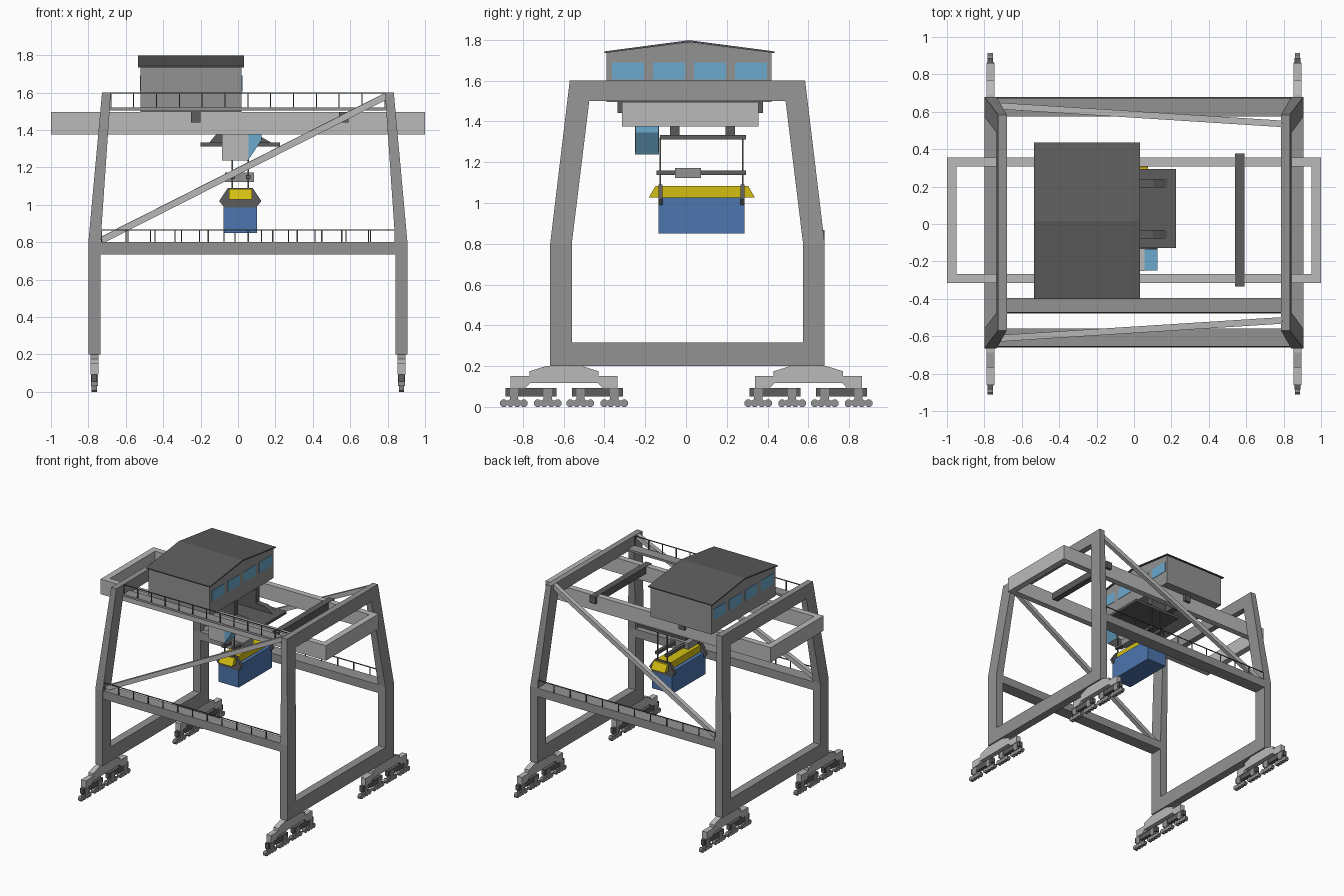
import bpy, bmesh, math
from mathutils import Vector

if "Cube" in bpy.data.objects:
    bpy.data.objects.remove(bpy.data.objects["Cube"])

def material(name, rgb):
    m = bpy.data.materials.new(name)
    m.diffuse_color = (*rgb, 1)
    m.use_nodes = True
    m.node_tree.nodes["Principled BSDF"].inputs["Base Color"].default_value = m.diffuse_color
    return m

FRAME = material("mid_grey", (0.29, 0.29, 0.29))
LIGHT = material("light_grey", (0.49, 0.49, 0.49))
DARK = material("dark_grey", (0.11, 0.11, 0.11))
BLUE = material("container_blue", (0.075, 0.18, 0.43))
YELLOW = material("spreader_yellow", (0.66, 0.52, 0.006))
GLASS = material("window_blue", (0.15, 0.40, 0.62))
CX = 0.053   # middle of the two portal frames
TX = 0.012   # middle of the hanging load


def loft(bm, rings):
    """Closed solid through rings of equal point count."""
    vs = [[bm.verts.new(p) for p in r] for r in rings]
    n = len(vs[0])
    for a, b in zip(vs, vs[1:]):
        for i in range(n):
            bm.faces.new((a[i], a[(i + 1) % n], b[(i + 1) % n], b[i]))
    bm.faces.new(vs[0][::-1])
    bm.faces.new(vs[-1])


def rect(x0, x1, y0, y1, z):
    return [(x0, y0, z), (x1, y0, z), (x1, y1, z), (x0, y1, z)]


def box(bm, x0, x1, y0, y1, z0, z1):
    loft(bm, [rect(x0, x1, y0, y1, z0), rect(x0, x1, y0, y1, z1)])


def prism_x(bm, pts, x0, x1):      # profile in y, z
    loft(bm, [[(x, p[0], p[1]) for p in pts] for x in (x0, x1)])


def prism_y(bm, pts, y0, y1):      # profile in x, z
    loft(bm, [[(p[0], y, p[1]) for p in pts] for y in (y0, y1)])


def strut(bm, a, b, w):
    """Square bar between two points."""
    a, b = Vector(a), Vector(b)
    d = (b - a).normalized()
    s = d.cross(Vector((0, 0, 1)) if abs(d.z) < 0.9 else Vector((1, 0, 0))).normalized()
    u = s.cross(d)
    loft(bm, [[c + s * i * w / 2 + u * j * w / 2
               for i, j in ((-1, -1), (1, -1), (1, 1), (-1, 1))] for c in (a, b)])


def finish(name, bm, mat):
    bmesh.ops.recalc_face_normals(bm, faces=bm.faces)
    me = bpy.data.meshes.new(name)
    bm.to_mesh(me)
    bm.free()
    me.materials.append(mat)
    ob = bpy.data.objects.new(name, me)
    bpy.context.collection.objects.link(ob)
    return ob


def part(name, mat, fn, *args):
    bm = bmesh.new()
    fn(bm, *args)
    return finish(name, bm, mat)


# Portal frames: bent legs, bottom tie and top beam
for side, label in ((-1, "left"), (1, "right")):
    def xs(inner, outer):
        return sorted((CX + side * inner, CX + side * outer))
    lo, hi, mid = xs(0.788, 0.853), xs(0.733, 0.78), xs(0.740, 0.789)
    bm = bmesh.new()
    for s in (-1, 1):
        def ys(a, b):
            return sorted((0.007 + s * a, 0.007 + s * b))
        loft(bm, [rect(*lo, *ys(0.567, 0.673), 0.2), rect(*lo, *ys(0.567, 0.673), 0.8),
                  rect(*hi, *ys(0.469, 0.577), 1.6)])
    box(bm, *lo, -0.57, 0.58, 0.2, 0.315)
    loft(bm, [rect(*mid, -0.49, 0.50, 1.5), rect(*hi, -0.49, 0.50, 1.6)])
    finish(label + "_portal_frame", bm, FRAME)

# Long side sills and the upper front walkway
for y0, y1, label in ((-0.66, -0.56, "front"), (0.574, 0.68, "back")):
    part(label + "_sill_beam", FRAME, box, -0.74, 0.845, y0, y1, 0.735, 0.802)
part("upper_walkway", FRAME, box, -0.70, 0.80, -0.478, -0.395, 1.503, 1.52)


def railing(bm, x0, x1, y, z0, z1, n=12):
    strut(bm, (x0, y, z1), (x1, y, z1), 0.006)
    for i in range(n + 1):
        x = x0 + (x1 - x0) * i / n
        strut(bm, (x, y, z0), (x, y, z1), 0.006)


part("front_railing", DARK, railing, -0.73, 0.84, -0.655, 0.80, 0.865)
part("back_railing", DARK, railing, -0.73, 0.84, 0.675, 0.80, 0.865, 11)
part("upper_railing", DARK, railing, -0.68, 0.785, -0.474, 1.52, 1.597)

# Diagonal braces
part("front_brace", LIGHT, strut, (-0.73, -0.612, 0.81), (0.80, -0.515, 1.585), 0.035)
part("back_brace", LIGHT, strut, (-0.73, 0.632, 0.81), (0.80, 0.535, 1.585), 0.035)

# Girder ring and its cross bars
bm = bmesh.new()
for y0, y1 in ((-0.315, -0.267), (0.307, 0.355)):
    box(bm, -1, 1, y0, y1, 1.375, 1.495)
for x0, x1 in ((-1, -0.95), (0.95, 1)):
    box(bm, x0, x1, -0.267, 0.307, 1.375, 1.495)
finish("girder_ring", bm, LIGHT)
for x, label in ((-0.225, "left"), (0.565, "right")):
    part(label + "_cross_bar", DARK, box, x - 0.025, x + 0.025, -0.335, 0.378, 1.44, 1.497)

# Machinery house with gable roof and window plates
part("machinery_house", FRAME, prism_x,
     [(-0.39, 1.496), (0.42, 1.496), (0.42, 1.737), (0.015, 1.787), (-0.39, 1.737)], -0.52, 0.02)
part("house_roof", DARK, prism_x,
     [(-0.40, 1.735), (0.015, 1.788), (0.435, 1.735), (0.435, 1.743), (0.015, 1.798), (-0.40, 1.743)],
     -0.535, 0.032)
for x, label in ((0.02, "right"), (-0.52, "left")):
    bm = bmesh.new()
    for i in range(4):
        y = -0.363 + i * 0.201
        box(bm, x - 0.003, x + 0.003, y, y + 0.157, 1.605, 1.69)
    finish(label + "_house_windows", bm, GLASS)

# Trolley platform with tapered hangers
bm = bmesh.new()
box(bm, -0.2, 0.225, -0.127, 0.295, 1.312, 1.333)
for y in (-0.055, 0.217):
    prism_y(bm, [(TX - 0.165, 1.333), (TX + 0.165, 1.333), (TX + 0.09, 1.375), (TX + 0.01, 1.38),
                 (TX + 0.01, 1.497), (TX - 0.13, 1.497), (TX - 0.13, 1.375)], y - 0.023, y + 0.023)
finish("trolley", bm, DARK)

# Operator cab with slanted glass nose
part("cab_body", LIGHT, box, -0.085, 0.056, -0.25, -0.132, 1.237, 1.375)
part("cab_glass", GLASS, prism_y, [(0.056, 1.24), (0.125, 1.345), (0.125, 1.375), (0.056, 1.375)],
     -0.248, -0.134)

# Hoist ropes, head block, spreader and its corner arms
bm = bmesh.new()
for y in (-0.127, 0.278):
    for x in (-0.03, 0.055):
        strut(bm, (x, y, 1.06), (x, y, 1.32), 0.008)
finish("hoist_ropes", bm, DARK)
bm = bmesh.new()
for x in (-0.03, 0.055):
    box(bm, x - 0.013, x + 0.013, -0.145, 0.295, 1.137, 1.16)
finish("head_block_bars", bm, DARK)
part("head_block", FRAME, box, -0.07, 0.085, -0.055, 0.073, 1.122, 1.172)
part("spreader", YELLOW, lambda bm: prism_x(
    bm, [(-0.182, 1.028), (0.337, 1.028), (0.305, 1.083), (-0.15, 1.083)], -0.048, 0.076))
bm = bmesh.new()
arm = [(-0.085, 0.985), (0.085, 0.985), (0.113, 1.02), (0.066, 1.09), (-0.066, 1.09), (-0.113, 1.02)]
for y in (-0.125, 0.277):
    prism_y(bm, [(TX + x, z) for x, z in arm], y - 0.011, y + 0.011)
finish("spreader_arms", bm, DARK)
part("container", BLUE, box, -0.077, 0.101, -0.135, 0.286, 0.85, 1.026)

# Rail bogies at the four corners
half = [(0.09, 0.2), (0.17, 0.175), (0.17, 0.152), (0.262, 0.152), (0.262, 0.092),
        (0.19, 0.092), (0.165, 0.118)]
equaliser = half + [(-y, z) for y, z in reversed(half)]
for x, xl in ((-0.768, "left"), (0.874, "right")):
    for yc, yl in ((-0.598, "front"), (0.6, "back")):
        name = yl + "_" + xl
        part(name + "_equaliser", LIGHT, prism_x,
             [(yc + y, z) for y, z in equaliser], x - 0.021, x + 0.021)
        beams, wheels = bmesh.new(), bmesh.new()
        for s in (-1, 1):
            b = yc + s * 0.163
            box(beams, x - 0.015, x + 0.015, b - 0.125, b + 0.125, 0.052, 0.094)
            for t in (-1, 1):
                c = b + t * 0.083
                box(wheels, x - 0.019, x + 0.019, c - 0.02, c + 0.02, 0.03, 0.09)
                box(wheels, x - 0.008, x + 0.008, c - 0.06, c + 0.06, 0.014, 0.032)
                for i in range(4):
                    w = c + (i - 1.5) * 0.033
                    prism_x(wheels, [(w + 0.0195 * math.cos(math.pi * (k + .5) / 4),
                                      0.018 + 0.0195 * math.sin(math.pi * (k + .5) / 4))
                                     for k in range(8)], x - 0.014, x + 0.014)
        finish(name + "_bogie_beams", beams, DARK)
        finish(name + "_wheels", wheels, FRAME)
